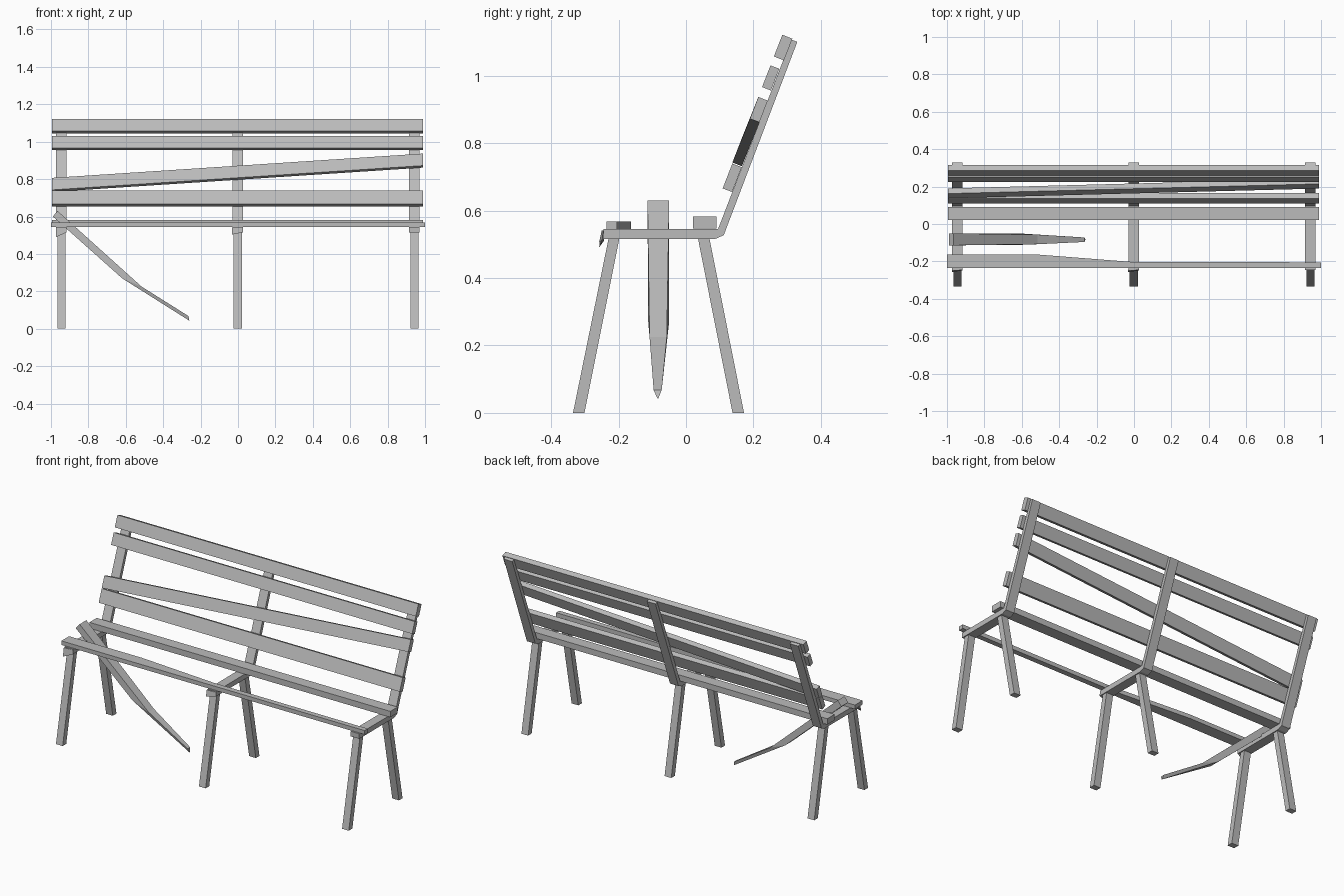
import bpy, bmesh
from mathutils import Vector

if "Cube" in bpy.data.objects:
    bpy.data.objects.remove(bpy.data.objects["Cube"])

wood = bpy.data.materials.new("weathered_grey")
wood.diffuse_color = (0.5, 0.5, 0.5, 1)
wood.use_nodes = True
wood.node_tree.nodes["Principled BSDF"].inputs["Base Color"].default_value = wood.diffuse_color


def loft(name, rings):
    """Skin a series of matching rings and cap both ends."""
    bm = bmesh.new()
    loops = [[bm.verts.new(p) for p in ring] for ring in rings]
    n = len(loops[0])
    for a, b in zip(loops, loops[1:]):
        for i in range(n):
            j = (i + 1) % n
            bm.faces.new((a[i], a[j], b[j], b[i]))
    bm.faces.new(loops[0])
    bm.faces.new(loops[-1])
    bmesh.ops.recalc_face_normals(bm, faces=bm.faces)
    mesh = bpy.data.meshes.new(name)
    bm.to_mesh(mesh)
    bm.free()
    mesh.materials.append(wood)
    obj = bpy.data.objects.new(name, mesh)
    bpy.context.collection.objects.link(obj)
    return obj


def prism(name, profile, x0, x1):
    """Extrude a (y, z) profile along x."""
    return loft(name, [[(x, y, z) for y, z in profile] for x in (x0, x1)])


# Three frames: bent seat rail and back post, with two splayed legs each
frame = [(-0.245, 0.515), (0.085, 0.515), (0.112, 0.527), (0.33, 1.10),
         (0.312, 1.107), (0.095, 0.545), (-0.245, 0.545)]
front_leg = [(-0.335, 0), (-0.301, 0), (-0.198, 0.515), (-0.230, 0.515)]
back_leg = [(0.138, 0), (0.172, 0), (0.070, 0.515), (0.036, 0.515)]
for side, x in (("left", -0.944), ("middle", -0.001), ("right", 0.943)):
    prism(f"{side}_frame", frame, x - 0.028, x + 0.028)
    prism(f"{side}_front_leg", front_leg, x - 0.022, x + 0.022)
    prism(f"{side}_back_leg", back_leg, x - 0.022, x + 0.022)

# Torn ends hanging from the left and middle rails
for side, x, low in (("left", -0.944, 0.49), ("middle", -0.001, 0.504)):
    loft(f"{side}_rail_torn_end", [
        [(x - 0.03, -0.258, low), (x - 0.03, -0.243, low + 0.02),
         (x - 0.03, -0.243, 0.54), (x - 0.03, -0.25, 0.54)],
        [(x + 0.028, -0.248, 0.515), (x + 0.028, -0.243, 0.515),
         (x + 0.028, -0.243, 0.54), (x + 0.028, -0.246, 0.54)]])

# Back slats, lying along the sloping posts
up = Vector((0, 0.362, 0.932))
out = Vector((0, -0.932, 0.362))


def back_slat(name, left, right, height, depth):
    rings = []
    for x, (y, z) in ((-0.995, left), (0.99, right)):
        c = Vector((x, y, z))
        rings.append([c + up * height / 2 * a + out * depth / 2 * b
                      for a, b in ((1, 1), (1, -1), (-1, -1), (-1, 1))])
    loft(name, rings)


back_slat("top_back_slat", (0.288, 1.083), (0.288, 1.083), 0.069, 0.032)
back_slat("upper_back_slat", (0.251, 0.993), (0.251, 0.993), 0.069, 0.028)
back_slat("slipped_back_slat", (0.164, 0.769), (0.216, 0.899), 0.069, 0.030)
back_slat("lower_back_slat", (0.137, 0.697), (0.137, 0.697), 0.079, 0.030)

# Rear seat slat
prism("rear_seat_slat", [(0.021, 0.547), (0.09, 0.547), (0.09, 0.582), (0.021, 0.582)],
      -0.995, 0.99)

# Front seat slat, split away along its inner edge
loft("split_front_seat_slat", [
    [(x, -0.235, 0.544), (x, y, 0.544), (x, y, 0.568), (x, -0.235, 0.568)]
    for x, y in ((-1.0, -0.163), (-0.52, -0.163), (-0.02, -0.202), (1.0, -0.205))])

# Snapped plank hanging down to a splintered point
loft("snapped_plank", [
    [(xb, b0, zb), (xb, b1, zb), (xt, t1, zt), (xt, t0, zt)]
    for xb, zb, b0, b1, xt, zt, t0, t1 in (
        (-0.99, 0.60, -0.114, -0.050, -0.965, 0.63, -0.114, -0.050),
        (-0.62, 0.27, -0.112, -0.050, -0.515, 0.225, -0.108, -0.057),
        (-0.26, 0.043, -0.085, -0.082, -0.265, 0.068, -0.096, -0.072))])
